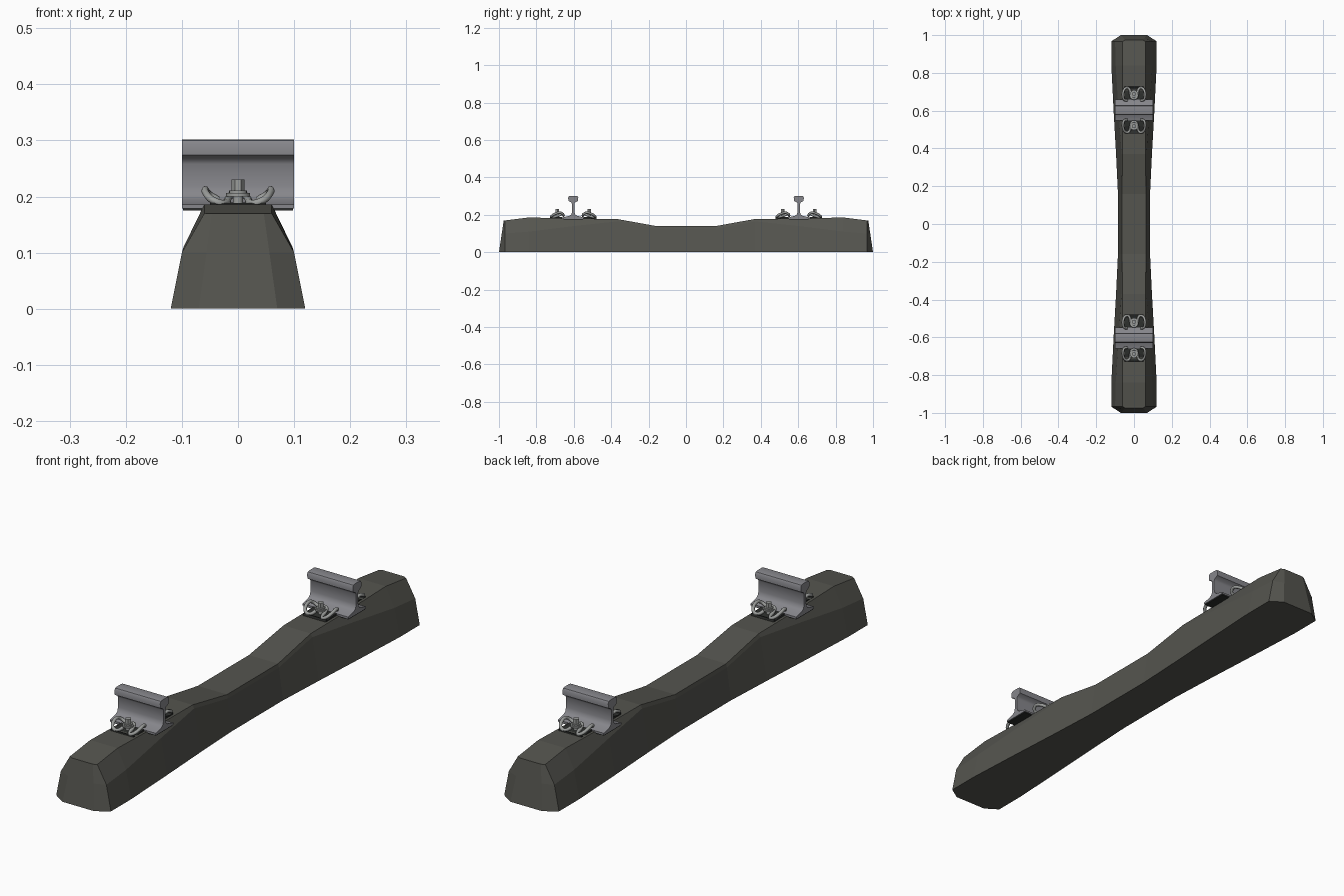
import bpy, bmesh, math
from mathutils import Vector

if "Cube" in bpy.data.objects:
    bpy.data.objects.remove(bpy.data.objects["Cube"])


def material(name, rgb):
    m = bpy.data.materials.new(name)
    m.use_nodes = True
    m.diffuse_color = (*rgb, 1)
    m.node_tree.nodes["Principled BSDF"].inputs["Base Color"].default_value = (*rgb, 1)
    return m


CONCRETE = material("dark concrete", (0.09, 0.09, 0.078))
STEEL = material("rail steel", (0.24, 0.24, 0.26))
CLIP = material("clip steel", (0.33, 0.34, 0.33))
PLASTIC = material("dark plastic", (0.025, 0.027, 0.025))


def loft(name, rings, mat, smooth=False):
    """Skin a list of equal closed rings and cap both ends."""
    bm = bmesh.new()
    loops = [[bm.verts.new(p) for p in ring] for ring in rings]
    for a, b in zip(loops, loops[1:]):
        for i in range(len(a)):
            j = (i + 1) % len(a)
            bm.faces.new((a[i], a[j], b[j], b[i]))
    bm.faces.new(loops[0])
    bm.faces.new(loops[-1])
    bmesh.ops.recalc_face_normals(bm, faces=bm.faces)
    mesh = bpy.data.meshes.new(name)
    bm.to_mesh(mesh)
    bm.free()
    mesh.materials.append(mat)
    ob = bpy.data.objects.new(name, mesh)
    bpy.context.collection.objects.link(ob)
    if smooth:
        bpy.ops.object.select_all(action="DESELECT")
        ob.select_set(True)
        bpy.context.view_layer.objects.active = ob
        bpy.ops.object.shade_smooth_by_angle(angle=math.radians(40))
    return ob


def mirrored(half):
    """Close a right-hand half profile across its first coordinate."""
    return half + [(-a, b) for a, b in reversed(half)]


# Concrete sleeper: (y, base half width, shoulder x, shoulder z, top half width, height)
stations = [(0.16, 0.085, 0.067, 0.125, 0.064, 0.14), (0.37, 0.095, 0.066, 0.165, 0.06, 0.178),
            (0.6, 0.108, 0.082, 0.14, 0.06, 0.18), (0.84, 0.12, 0.097, 0.11, 0.06, 0.186),
            (0.967, 0.12, 0.1, 0.1, 0.06, 0.17)]


def sleeper_half(s):
    rings = []
    for y, base, sx, sz, top, h in stations:
        rings.append([(x, s * y, z) for x, z in mirrored([(base, 0), (sx, sz), (top, h)])])
    # Bevelled, slightly leaning end face
    rings.append([(x, s * (1 - 0.15 * z), z)
                  for x, z in mirrored([(0.07, 0), (0.056, 0.1), (0.046, 0.17)])])
    return rings


loft("concrete_sleeper", sleeper_half(-1)[::-1] + sleeper_half(1), CONCRETE)

# Rail cross-section, foot to head
rail_half = [(0.055, 0.179), (0.055, 0.186), (0.02, 0.195), (0.01, 0.203), (0.006, 0.218),
             (0.006, 0.258), (0.01, 0.266), (0.026, 0.274), (0.027, 0.293), (0.023, 0.3), (0.014, 0.302)]


def extrude_x(name, outline, half_len, mat, smooth=False):
    return loft(name, [[(x, y, z) for y, z in outline] for x in (-half_len, half_len)], mat, smooth)


def cylinder(name, center, radius, z0, z1, sides, mat):
    rings = []
    for z in (z0, z1):
        rings.append([(center[0] + radius * math.cos(math.tau * i / sides),
                       center[1] + radius * math.sin(math.tau * i / sides), z) for i in range(sides)])
    return loft(name, rings, mat, True)


# Spring clip centre line: (x, distance outward from the foot edge, z)
clip_half = [(0.036, -0.004, 0.194), (0.052, 0.0, 0.204), (0.058, 0.018, 0.212), (0.057, 0.04, 0.206),
             (0.046, 0.06, 0.194), (0.031, 0.062, 0.188), (0.021, 0.048, 0.189),
             (0.018, 0.024, 0.196), (0.012, 0.01, 0.202)]


def spring_clip(name, y0, d):
    path = clip_half + [(0, 0.005, 0.203)] + [(-x, v, z) for x, v, z in reversed(clip_half)]
    cu = bpy.data.curves.new(name, "CURVE")
    cu.dimensions = "3D"
    cu.bevel_depth = 0.0065
    cu.bevel_resolution = 2
    cu.resolution_u = 4
    cu.use_fill_caps = True
    sp = cu.splines.new("BEZIER")
    sp.bezier_points.add(len(path) - 1)
    for bp, (x, v, z) in zip(sp.bezier_points, path):
        bp.co = Vector((x, y0 + d * v, z))
        bp.handle_left_type = bp.handle_right_type = "AUTO"
    cu.materials.append(CLIP)
    ob = bpy.data.objects.new(name, cu)
    bpy.context.collection.objects.link(ob)


for side, s in (("front", -1), ("back", 1)):
    yr = s * 0.603
    extrude_x(side + "_rail", [(yr + y, z) for y, z in mirrored(rail_half)], 0.1, STEEL, True)
    extrude_x(side + "_rail_pad", [(yr + y, z) for y, z in mirrored([(0.052, 0.175), (0.052, 0.1795)])],
              0.098, PLASTIC)
    for where, d in (("inner", -s), ("outer", s)):
        tag = side + "_" + where
        edge = yr + d * 0.055
        # Angled guide plate beside the rail foot
        plate = [(0.001, 0.17), (0.001, 0.189), (0.03, 0.187), (0.052, 0.182), (0.068, 0.188), (0.072, 0.17)]
        extrude_x(tag + "_guide_plate", [(edge + d * v, z) for v, z in plate], 0.05, PLASTIC)
        spring_clip(tag + "_spring_clip", edge, d)
        # Sleeper screw with washer, flange and square head
        c = (0, edge + d * 0.03)
        cylinder(tag + "_screw_shank", c, 0.009, 0.175, 0.205, 12, CLIP)
        cylinder(tag + "_screw_washer", c, 0.021, 0.2, 0.206, 16, CLIP)
        cylinder(tag + "_screw_flange", c, 0.016, 0.206, 0.211, 16, CLIP)
        cylinder(tag + "_screw_head", c, 0.0115, 0.211, 0.23, 6, CLIP)
